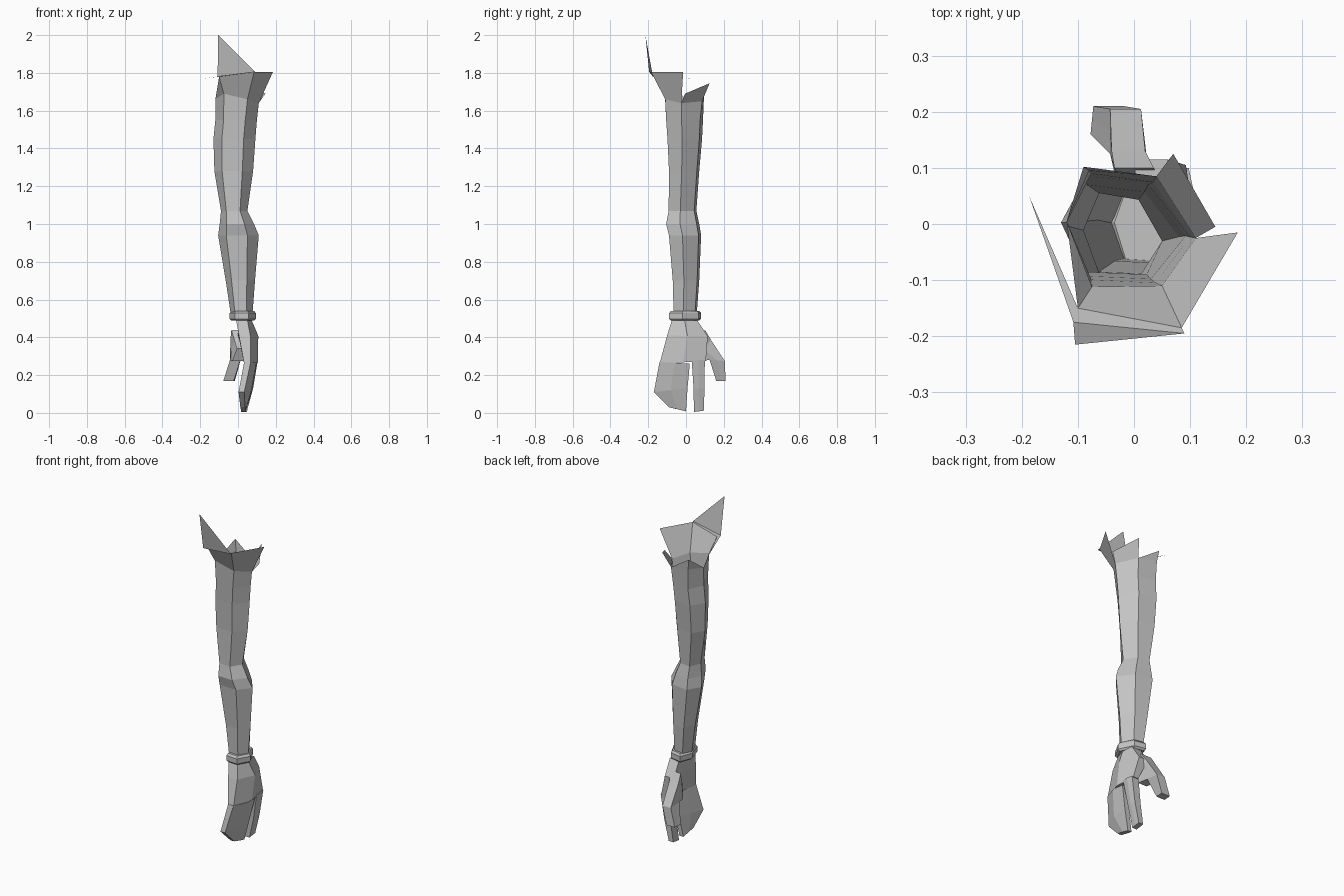
import bpy
import bmesh
from mathutils import Vector

default_cube = bpy.data.objects.get("Cube")
if default_cube:
    bpy.data.objects.remove(default_cube, do_unlink=True)

grey = bpy.data.materials.new("plain grey")
grey.use_nodes = True
colour = (0.55, 0.55, 0.55, 1)
grey.diffuse_color = colour
grey.node_tree.nodes["Principled BSDF"].inputs["Base Color"].default_value = colour


def finish(name, bm, fix_normals=True):
    """Turn a bmesh into a flat shaded object."""
    if fix_normals:
        bmesh.ops.recalc_face_normals(bm, faces=bm.faces[:])
    mesh = bpy.data.meshes.new(name)
    bm.to_mesh(mesh)
    bm.free()
    mesh.materials.append(grey)
    obj = bpy.data.objects.new(name, mesh)
    bpy.context.collection.objects.link(obj)
    return obj


def loft(name, rings, cap_start=True, cap_end=True):
    """Skin a list of equal-length point rings with quads."""
    bm = bmesh.new()
    loops = [[bm.verts.new(point) for point in ring] for ring in rings]
    for upper, lower in zip(loops, loops[1:]):
        count = len(upper)
        for i in range(count):
            j = (i + 1) % count
            bm.faces.new((upper[i], upper[j], lower[j], lower[i]))
    if cap_start:
        bm.faces.new(loops[0])
    if cap_end:
        bm.faces.new(loops[-1])
    return finish(name, bm)


# Six-sided limb section as fractions of its width and depth:
# outer left, front left, front right, outer right, back right, back left
HEX = [(0, .55), (.2, .03), (.72, 0), (1, .42), (.7, .92), (.2, 1)]


def limb_ring(z, left, right, front, back):
    return [(left + u * (right - left), front + v * (back - front), z)
            for u, v in HEX]


def blade_ring(front, back, thickness, bulge):
    """Flat hand section between a front and a back edge, bulging outward."""
    front, back = Vector(front), Vector(back)
    middle = (front + back) / 2
    half = Vector((thickness / 2, 0, 0))
    swell = Vector((bulge, 0, 0))
    return [front - half, front + half, middle + half + swell,
            back + half, back - half, middle - half]


# Arm: open at the shoulder, pinched at the elbow, narrowing to the wrist
rim = [Vector(p) for p in (
    (-.12, .005, 1.66), (-.075, -.112, 1.69), (.05, -.11, 1.66),
    (.11, -.025, 1.64), (.04, .085, 1.65), (-.08, .095, 1.67))]
arm_levels = [
    (1.55, -.12, .1, -.105, .09),
    (1.45, -.13, .092, -.098, .085),
    (1.28, -.125, .08, -.09, .07),
    (1.07, -.09, .05, -.092, .055),
    (1.0, -.097, .085, -.105, .07),
    (.94, -.105, .11, -.09, .08),
    (.7, -.065, .09, -.07, .07),
    (.5, -.035, .075, -.065, .055),
]
arm = loft("arm", [rim] + [limb_ring(*level) for level in arm_levels],
           cap_start=False)

# Bracelet: a faceted band round the wrist
band_profile = [(.54, .01), (.528, 0), (.498, 0), (.488, .01)]
loft("bracelet", [limb_ring(z, -.045 + inset, .095 - inset,
                            -.09 + inset, .08 - inset)
                  for z, inset in band_profile])

# Torn shoulder collar: single sheets flaring from the arm's rim
side, front_left, front_right, outer, back_right, back_left = rim
collar_left = (-.1, -.15, 1.78)
collar_right = (.085, -.185, 1.805)
collar_outer = (.185, -.015, 1.805)
flap_outer = (.145, -.005, 1.69)
flap_back = (.07, .125, 1.745)
back_tip = (-.09, .102, 1.735)
spike_left = (-.108, -.175, 1.78)
spike_right = (.09, -.195, 1.805)
spike_tip = (-.105, -.215, 2.0)
sliver_tip = (-.187, .05, 1.77)


def sheets(name, faces):
    bm = bmesh.new()
    for face in faces:
        bm.faces.new([bm.verts.new(point) for point in face])
    bmesh.ops.remove_doubles(bm, verts=bm.verts[:], dist=.0001)
    return finish(name, bm, fix_normals=False)


sheets("shoulder_collar", [
    (front_left, front_right, collar_right, collar_left),
    (front_right, outer, collar_outer, collar_right),
    (outer, back_right, flap_back, flap_outer),
    (back_right, back_left, back_tip),
    (back_left, side, back_tip),
    (side, front_left, collar_left),
])
sheets("shoulder_spike", [
    (collar_left, collar_right, spike_right, spike_left),
    (spike_left, spike_right, spike_tip),
    (sliver_tip, collar_left, spike_left),
])

# Hand: palm, joined fingers, separate finger and thumb
hand_parts = {
    "palm": [
        ((.02, -.075, .49), (.035, .06, .49), .06, .015),
        ((.035, -.1, .41), (.03, .115, .405), .06, .045),
        ((.05, -.14, .26), (.075, .105, .275), .035, .025),
    ],
    "joined_fingers": [
        ((.05, -.14, .27), (.08, .02, .26), .035, .015),
        ((.018, -.17, .11), (.055, .008, .13), .03, .02),
        ((.025, -.09, .03), (.03, 0, .008), .025, .002),
    ],
    "finger": [
        ((.08, .03, .28), (.075, .1, .28), .045, .005),
        ((.055, .04, .13), (.055, .097, .13), .04, .005),
        ((.032, .042, .005), (.032, .096, .012), .03, 0),
    ],
    "thumb": [
        ((.03, .04, .34), (.0, .1, .44), .07, 0),
        ((.0, .07, .275), (-.01, .13, .39), .06, 0),
        ((-.015, .125, .28), (-.015, .205, .275), .055, 0),
        ((-.05, .16, .17), (-.045, .21, .168), .055, 0),
    ],
}
for part, sections in hand_parts.items():
    loft(part, [blade_ring(*section) for section in sections])
